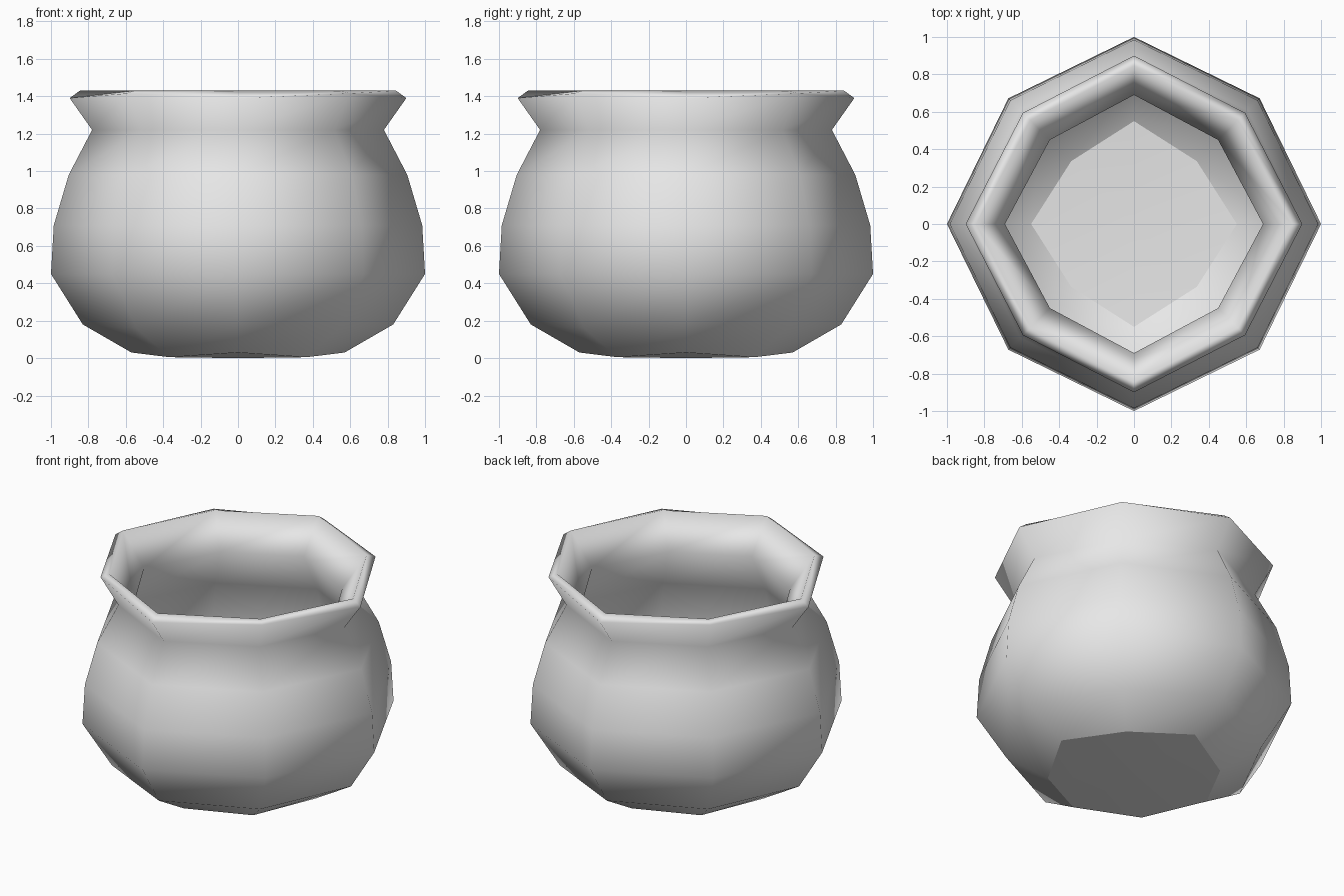
import bpy
import bmesh
from math import cos, sin, pi

old = bpy.data.objects.get("Cube")
if old:
    bpy.data.objects.remove(old, do_unlink=True)

# Single plain grey clay colour
clay = bpy.data.materials.new("grey clay")
clay.use_nodes = True
GREY = (0.8, 0.8, 0.8, 1.0)
clay.diffuse_color = GREY
clay.node_tree.nodes["Principled BSDF"].inputs["Base Color"].default_value = GREY

# Wall profile from outer foot, over the rim, down to the inner floor:
# corner radius, corner height, mid-side radius, mid-side height
PROFILE = [
    (0.57, 0.03, 0.52, 0.005),
    (0.83, 0.18, 0.77, 0.16),
    (1.00, 0.45, 0.95, 0.45),
    (0.985, 0.71, 0.935, 0.71),
    (0.905, 0.98, 0.86, 0.98),
    (0.78, 1.22, 0.73, 1.22),
    (0.90, 1.39, 0.84, 1.415),
    (0.845, 1.43, 0.785, 1.43),
    (0.69, 1.22, 0.636, 1.22),
    (0.83, 0.95, 0.78, 0.95),
    (0.905, 0.69, 0.86, 0.69),
    (0.915, 0.47, 0.87, 0.47),
    (0.77, 0.24, 0.71, 0.22),
    (0.55, 0.10, 0.475, 0.075),
]
SIDES = 8


def add_ring(bm, corner_r, corner_z, mid_r, mid_z):
    """Eight-sided ring with its corners on the x and y axes."""
    ring = []
    for i in range(SIDES):
        r, z = (mid_r, mid_z) if i % 2 else (corner_r, corner_z)
        a = 2 * pi * i / SIDES
        ring.append(bm.verts.new((r * cos(a), r * sin(a), z)))
    return ring


def add_cap(bm, ring, height):
    """Close a ring with four quads that meet in the middle."""
    centre = bm.verts.new((0, 0, height))
    for i in range(0, SIDES, 2):
        bm.faces.new((centre, ring[i - 1], ring[i], ring[i + 1]))


bm = bmesh.new()
rings = [add_ring(bm, *row) for row in PROFILE]

# Outer wall, rim and inner wall
for low, high in zip(rings, rings[1:]):
    for i in range(SIDES):
        j = (i + 1) % SIDES
        bm.faces.new((low[i], low[j], high[j], high[i]))

# Underside and inner floor
add_cap(bm, rings[0], 0.0)
add_cap(bm, rings[-1], 0.07)
bmesh.ops.recalc_face_normals(bm, faces=bm.faces)

# Smooth walls, crisp edges around the underside and floor
for face in bm.faces:
    face.smooth = True
for ring in (rings[0], rings[-1]):
    for i in range(SIDES):
        bm.edges.get((ring[i - 1], ring[i])).smooth = False

mesh = bpy.data.meshes.new("pot")
bm.to_mesh(mesh)
bm.free()
mesh.materials.append(clay)
pot = bpy.data.objects.new("pot", mesh)
bpy.context.collection.objects.link(pot)
